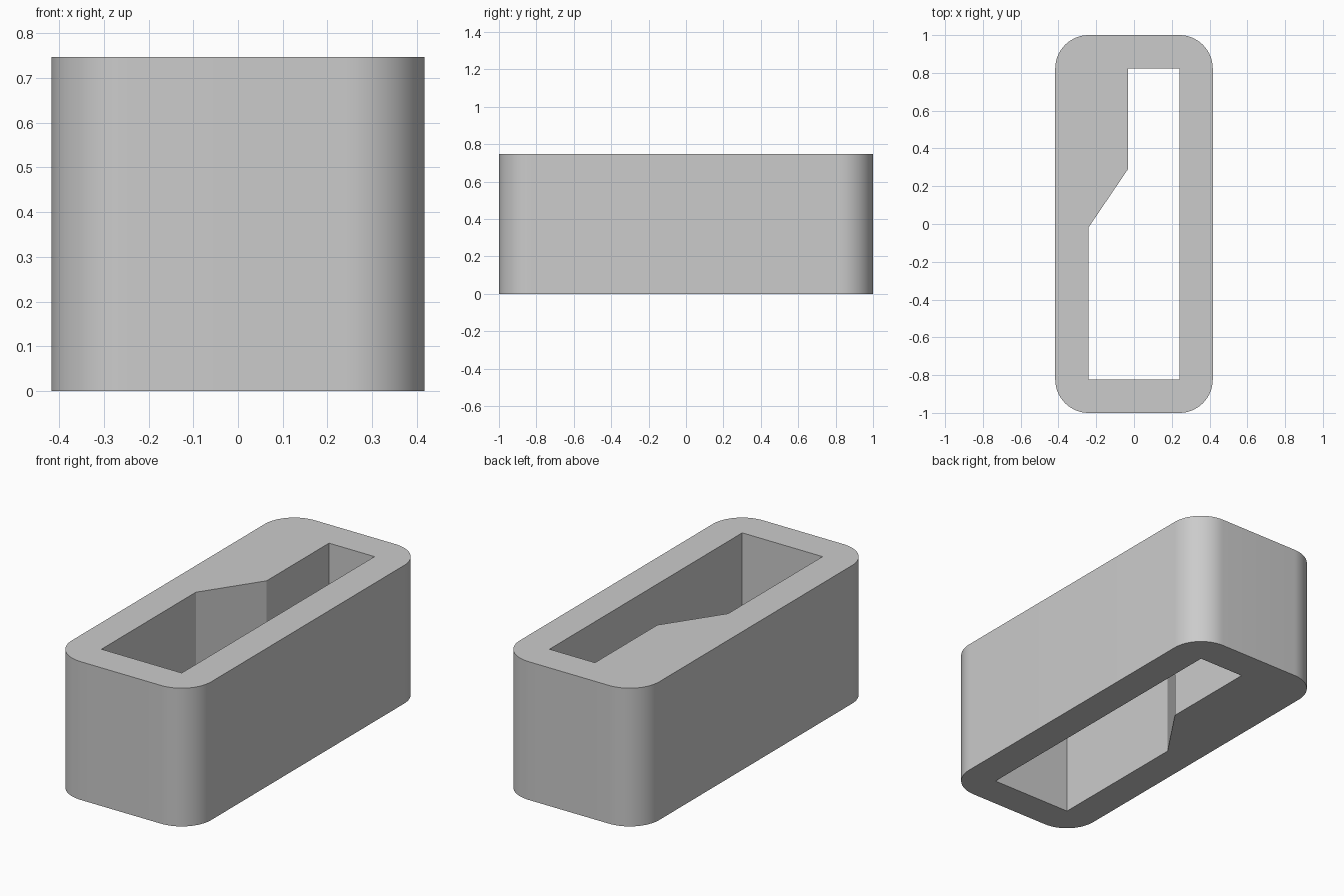
import bpy
import bmesh
from math import cos, sin, pi, radians

HALF_X, HALF_Y, HEIGHT = 0.417, 1.0, 0.747
RADIUS, STEPS = 0.177, 16

# Remove the default cube
cube = bpy.data.objects.get("Cube")
if cube:
    bpy.data.objects.remove(cube, do_unlink=True)

# Plain grey material
grey = bpy.data.materials.new("plain_grey")
grey.use_nodes = True
colour = (0.6, 0.6, 0.6, 1)
grey.diffuse_color = colour
grey.node_tree.nodes["Principled BSDF"].inputs["Base Color"].default_value = colour


def rounded_rectangle():
    """Outline with four rounded corners, counter-clockwise."""
    points = []
    for i, (sx, sy) in enumerate([(1, 1), (-1, 1), (-1, -1), (1, -1)]):
        for step in range(STEPS + 1):
            a = (i + step / STEPS) * pi / 2
            points.append((sx * (HALF_X - RADIUS) + RADIUS * cos(a),
                           sy * (HALF_Y - RADIUS) + RADIUS * sin(a)))
    return points


def add_loop(bm, points):
    verts = [bm.verts.new((x, y, 0)) for x, y in points]
    return [bm.edges.new((v, verts[i - 1])) for i, v in enumerate(verts)]


# Stepped slot that passes right through the block
slot = [(-0.24, -0.823), (0.24, -0.823), (0.24, 0.823),
        (-0.032, 0.823), (-0.032, 0.29), (-0.24, -0.017)]

# Fill between the outline and the slot, then extrude to full height
bm = bmesh.new()
edges = add_loop(bm, rounded_rectangle()) + add_loop(bm, slot)
bmesh.ops.triangle_fill(bm, use_beauty=True, edges=edges, normal=(0, 0, 1))
result = bmesh.ops.extrude_face_region(bm, geom=bm.faces[:], use_keep_orig=True)
top = [g for g in result["geom"] if isinstance(g, bmesh.types.BMVert)]
bmesh.ops.translate(bm, verts=top, vec=(0, 0, HEIGHT))
bmesh.ops.recalc_face_normals(bm, faces=bm.faces[:])

mesh = bpy.data.meshes.new("slotted_block")
bm.to_mesh(mesh)
bm.free()
mesh.materials.append(grey)
block = bpy.data.objects.new("slotted_block", mesh)
bpy.context.collection.objects.link(block)

# Smooth rounded corners, sharp rims
bpy.ops.object.select_all(action="DESELECT")
block.select_set(True)
bpy.context.view_layer.objects.active = block
bpy.ops.object.shade_smooth_by_angle(angle=radians(30))
